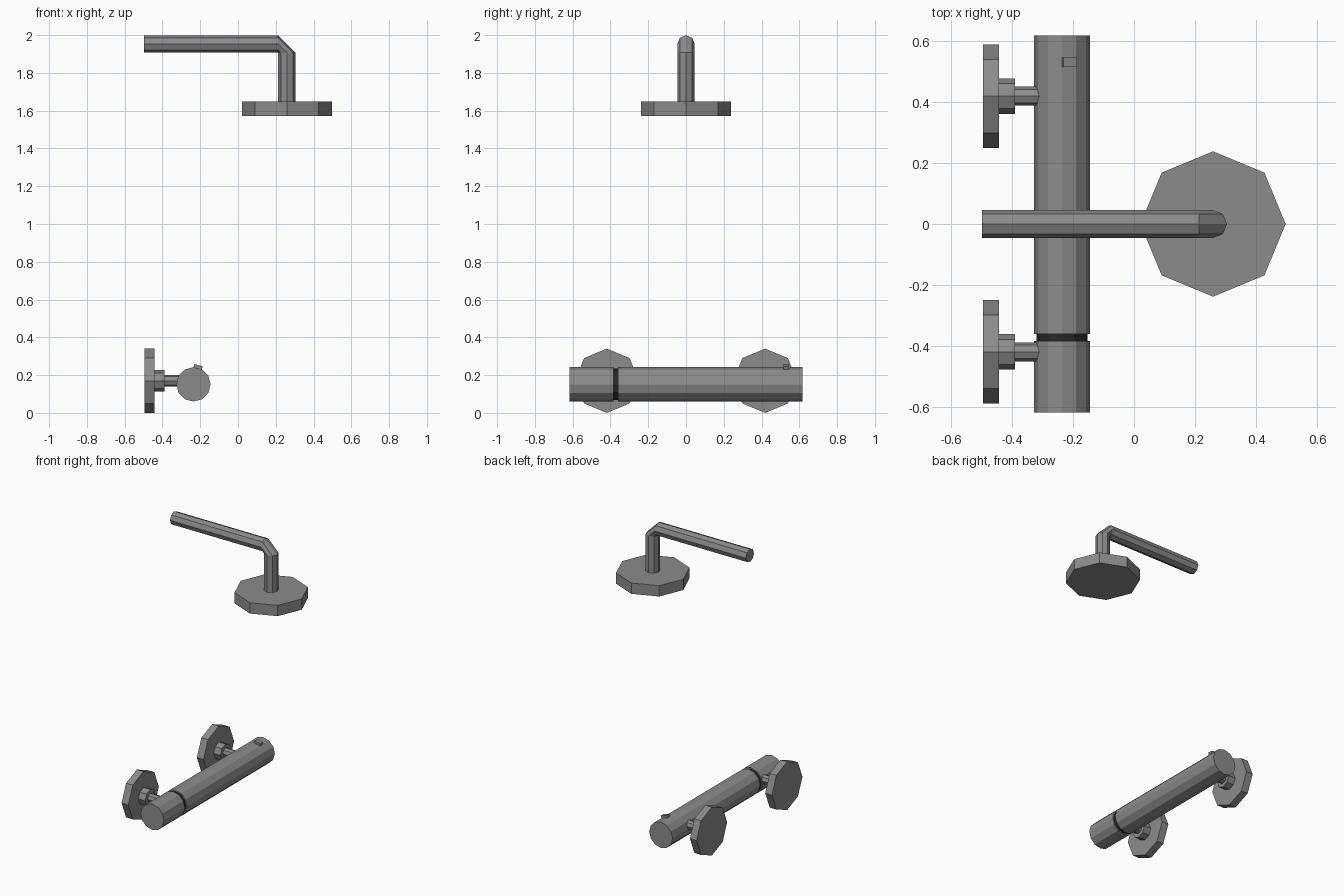
import bpy, bmesh
from math import cos, sin, pi, radians
from mathutils import Vector

if "Cube" in bpy.data.objects:
    bpy.data.objects.remove(bpy.data.objects["Cube"])


def material(name, value):
    mat = bpy.data.materials.new(name)
    mat.diffuse_color = (value, value, value, 1)
    mat.use_nodes = True
    mat.node_tree.nodes["Principled BSDF"].inputs["Base Color"].default_value = mat.diffuse_color
    return mat


METAL = material("dark_metal", 0.26)
BLACK = material("black_gap", 0.02)


def loft(name, rings, mat=METAL):
    """Capped solid through rings of matching points."""
    bm = bmesh.new()
    loops = [[bm.verts.new(p) for p in ring] for ring in rings]
    n = len(loops[0])
    for a, b in zip(loops, loops[1:]):
        for i in range(n):
            j = (i + 1) % n
            bm.faces.new((a[i], a[j], b[j], b[i]))
    bm.faces.new(loops[0])
    bm.faces.new(loops[-1])
    bmesh.ops.remove_doubles(bm, verts=bm.verts, dist=0.0005)
    bmesh.ops.recalc_face_normals(bm, faces=bm.faces)
    mesh = bpy.data.meshes.new(name)
    bm.to_mesh(mesh)
    bm.free()
    mesh.materials.append(mat)
    ob = bpy.data.objects.new(name, mesh)
    bpy.context.collection.objects.link(ob)
    return ob


def ring(center, radius, n, u, v):
    """Polygon in the plane of u and v."""
    c, u, v = Vector(center), Vector(u), Vector(v)
    return [c + radius * (cos(2 * pi * i / n) * u + sin(2 * pi * i / n) * v)
            for i in range(n)]


X, Y, Z = (1, 0, 0), (0, 1, 0), (0, 0, 1)

# Overhead arm: horizontal pipe, one-segment elbow, drop pipe
R, PZ, PX = 0.046, 1.953, 0.259
DOWN, LEFT = (0, 0, -1), (-1, 0, 0)
loft("shower_arm", [
    ring((-0.498, 0, PZ), R, 8, DOWN, Y),
    ring((PX - R, 0, PZ), R, 8, DOWN, Y),
    ring((PX, 0, PZ - R), R, 8, LEFT, Y),
    ring((PX, 0, 1.64), R, 8, LEFT, Y)])

# Shower head disc
loft("shower_head", [ring((PX, 0, z), 0.238, 8, X, Y) for z in (1.572, 1.648)])

# Mixer bar: body, temperature knob and the recessed gap between them
BX, BZ, BR = -0.236, 0.151, 0.091
for name, y0, y1, r, mat in (
        ("mixer_body", -0.36, 0.617, BR, METAL),
        ("temperature_knob", -0.617, -0.384, BR, METAL),
        ("knob_gap", -0.386, -0.358, 0.083, BLACK)):
    loft(name, [ring((BX, y, BZ), r, 12, X, Z) for y in (y0, y1)], mat)

# Safety button, lying on one facet of the bar
t = radians(75)
normal, side = Vector((cos(t), 0, sin(t))), Vector((sin(t), 0, -cos(t)))
base = Vector((BX, 0.53, BZ))
corners = ((-0.023, -0.015), (0.023, -0.015), (0.023, 0.015), (-0.023, 0.015))
loft("safety_button", [
    [base + normal * h + side * a + Vector(Y) * b for a, b in corners]
    for h in (0.08, 0.105)])

# Wall connections: flange, collar and stub on each side
for label, y in (("front", -0.419), ("back", 0.419)):
    for name, x0, x1, r in (("wall_flange", -0.495, -0.443, 0.17),
                            ("collar", -0.445, -0.39, 0.058),
                            ("inlet_stub", -0.392, -0.27, 0.031)):
        loft(f"{label}_{name}",
             [ring((x, y, 0.17), r, 8, Y, Z) for x in (x0, x1)])
